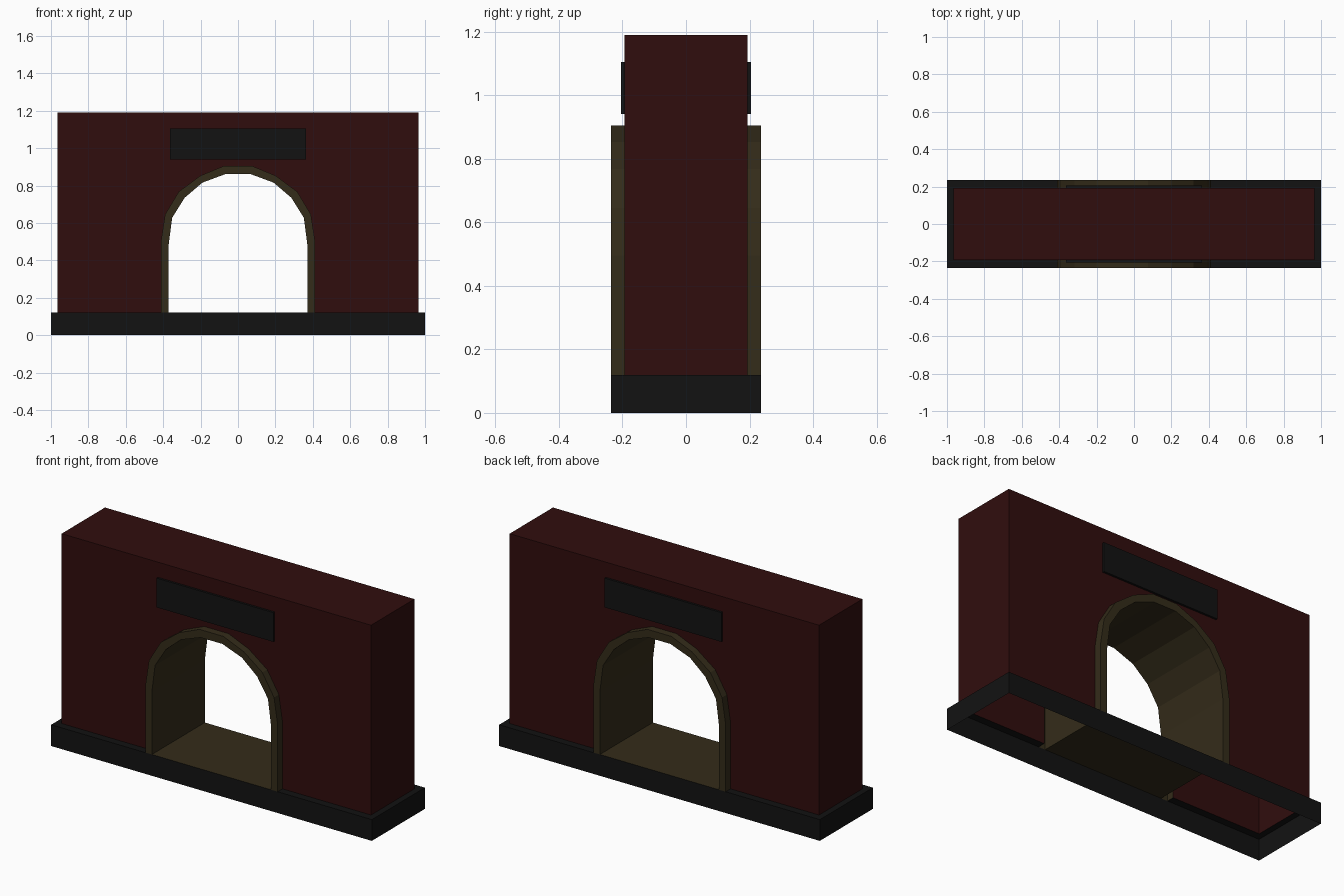
import bpy

if "Cube" in bpy.data.objects:
    bpy.data.objects.remove(bpy.data.objects["Cube"])

BASE_Z, TOP_Z = 0.12, 1.19
WX, WY = 0.965, 0.193      # wall half sizes
BX, BY = 1.0, 0.236        # plinth half sizes


def material(name, rgb):
    m = bpy.data.materials.new(name)
    m.diffuse_color = (*rgb, 1)
    m.use_nodes = True
    m.node_tree.nodes["Principled BSDF"].inputs["Base Color"].default_value = m.diffuse_color
    return m


RED = material("dark_red", (0.030, 0.004, 0.004))
OLIVE = material("olive_stone", (0.034, 0.025, 0.010))
BLACK = material("black_stone", (0.006, 0.006, 0.006))


class Part:
    """Collects flat faces given as point lists."""

    def __init__(self):
        self.verts, self.faces = [], []

    def face(self, *pts):
        n = len(self.verts)
        self.verts += pts
        self.faces.append(list(range(n, n + len(pts))))

    def strip(self, a, b):
        for i in range(len(a) - 1):
            self.face(a[i], a[i + 1], b[i + 1], b[i])

    def finish(self, name, mat):
        import bmesh
        me = bpy.data.meshes.new(name)
        me.from_pydata(self.verts, [], self.faces)
        bm = bmesh.new()
        bm.from_mesh(me)
        bmesh.ops.remove_doubles(bm, verts=bm.verts, dist=1e-5)
        bmesh.ops.recalc_face_normals(bm, faces=bm.faces)
        bm.to_mesh(me)
        bm.free()
        me.materials.append(mat)
        ob = bpy.data.objects.new(name, me)
        bpy.context.collection.objects.link(ob)
        return ob


def at_y(profile, y):
    return [(x, y, z) for x, z in profile]


def mirrored(half):
    return half + [(-x, z) for x, z in reversed(half)]


def rect(x, y, z):
    return [(-x, -y, z), (x, -y, z), (x, y, z), (-x, y, z), (-x, -y, z)]


# Arch profiles, left foot to right foot
outer = mirrored([(-0.413, BASE_Z), (-0.413, 0.495), (-0.39, 0.645),
                  (-0.317, 0.767), (-0.201, 0.853), (-0.075, 0.905)])
inner = mirrored([(-0.372, BASE_Z), (-0.372, 0.475), (-0.352, 0.628),
                  (-0.285, 0.735), (-0.190, 0.816), (-0.068, 0.861)])

# Hollow wall shell with arched openings
wall = Part()
for y in (-WY, WY):
    wall.face(*at_y([(-WX, BASE_Z)] + outer + [(WX, BASE_Z), (WX, TOP_Z), (-WX, TOP_Z)], y))
side = [(-WX, BASE_Z), (-WX, TOP_Z), (WX, TOP_Z), (WX, BASE_Z)]
wall.strip(at_y(side, -WY), at_y(side, WY))
wall.finish("wall", RED)

# Arch surround on both faces, tunnel lining and floor
arch = Part()
for s in (-1, 1):
    arch.strip(at_y(outer, s * BY), at_y(inner, s * BY))
    arch.strip(at_y(outer, s * BY), at_y(outer, s * WY))
closed = inner + inner[:1]
arch.strip(at_y(closed, -BY), at_y(closed, BY))
arch.finish("arch_lining", OLIVE)

# Open-bottomed plinth with a ledge around the wall, broken at the arch
plinth = Part()
plinth.strip(rect(BX, BY, 0), rect(BX, BY, BASE_Z))
for s in (-1, 1):
    plinth.face((s * WX, -BY, BASE_Z), (s * BX, -BY, BASE_Z),
                (s * BX, BY, BASE_Z), (s * WX, BY, BASE_Z))
    for t in (-1, 1):
        plinth.face((s * 0.413, t * WY, BASE_Z), (s * WX, t * WY, BASE_Z),
                    (s * WX, t * BY, BASE_Z), (s * 0.413, t * BY, BASE_Z))
plinth.finish("plinth", BLACK)

# Blank plaques above the arch, front and back
for name, s in (("front_plaque", -1), ("back_plaque", 1)):
    plaque = Part()
    loop = [(-0.364, 0.94), (0.364, 0.94), (0.364, 1.105), (-0.364, 1.105), (-0.364, 0.94)]
    plaque.face(*at_y(loop[:4], s * 0.205))
    plaque.strip(at_y(loop, s * 0.205), at_y(loop, s * WY))
    plaque.finish(name, BLACK)
